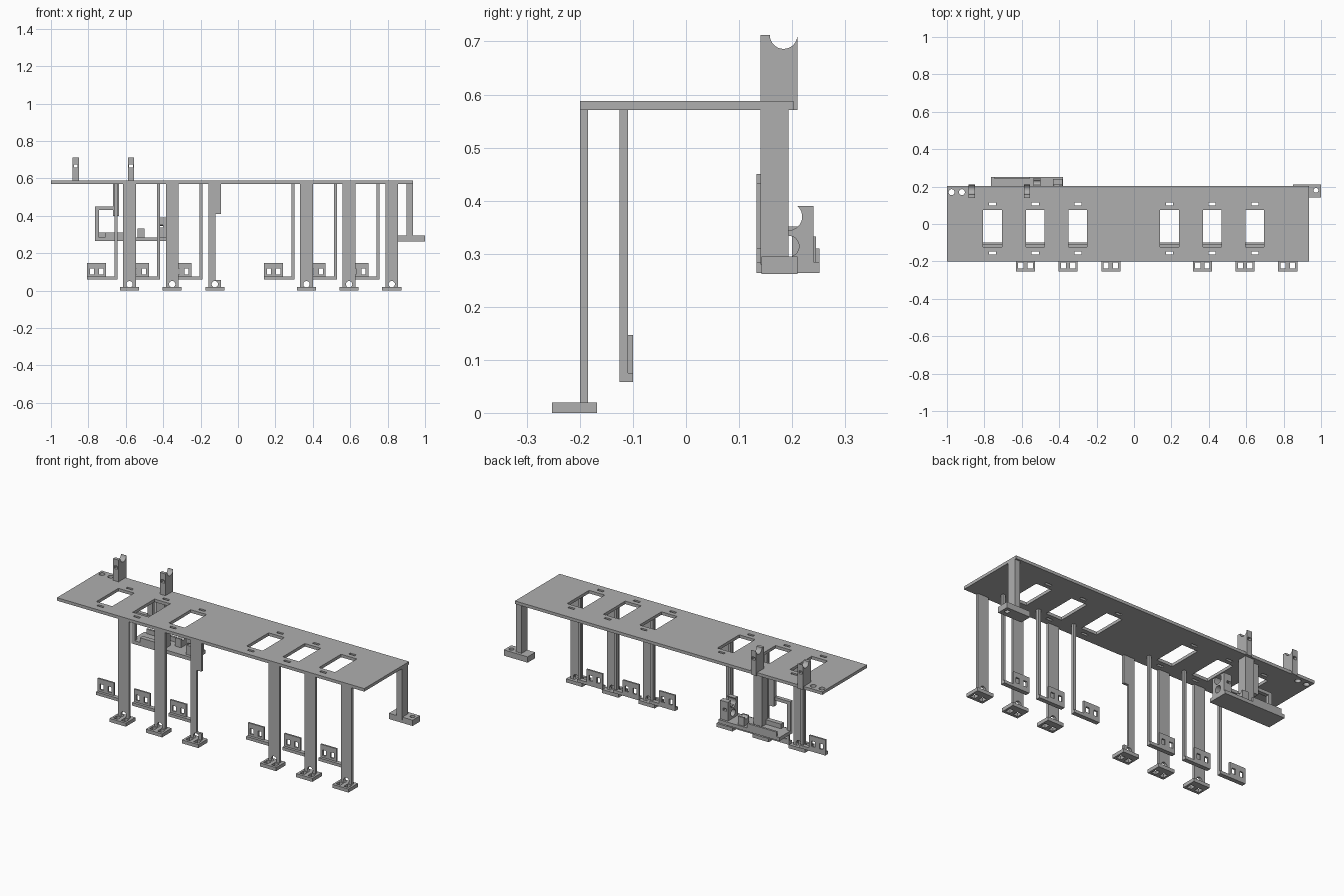
import bpy
import bmesh
from math import pi
from mathutils import Matrix, Vector

default = bpy.data.objects.get("Cube")
if default:
    bpy.data.objects.remove(default, do_unlink=True)

grey = bpy.data.materials.new("plain grey")
grey.use_nodes = True
colour = (0.43, 0.43, 0.43, 1)
grey.diffuse_color = colour
grey.node_tree.nodes["Principled BSDF"].inputs["Base Color"].default_value = colour


def box(x, y, z):
    """Box given by its (low, high) range on each axis."""
    def add(bm):
        spans = (x, y, z)
        middle = Vector([(low + high) / 2 for low, high in spans])
        size = [high - low for low, high in spans]
        bmesh.ops.create_cube(bm, size=1, matrix=Matrix.Translation(middle) @ Matrix.Diagonal((*size, 1)))
    return add


def drill(axis, centre, radius, depth=0.2):
    """Round cutter along one axis."""
    turn = {"X": Matrix.Rotation(pi / 2, 4, "Y"), "Y": Matrix.Rotation(pi / 2, 4, "X"), "Z": Matrix()}[axis]

    def add(bm):
        bmesh.ops.create_cone(bm, cap_ends=True, segments=32, radius1=radius, radius2=radius,
                              depth=depth, matrix=Matrix.Translation(centre) @ turn)
    return add


def make_object(name, shapes):
    bm = bmesh.new()
    for add in shapes:
        add(bm)
    mesh = bpy.data.meshes.new(name)
    bm.to_mesh(mesh)
    bm.free()
    mesh.materials.append(grey)
    obj = bpy.data.objects.new(name, mesh)
    bpy.context.scene.collection.objects.link(obj)
    return obj


def part(name, solids, cuts=()):
    """Solid shapes with the cutters subtracted."""
    obj = make_object(name, solids)
    if cuts:
        cutter = make_object(name + "_cutter", cuts)
        cutter.hide_render = True
        mod = obj.modifiers.new("cut", "BOOLEAN")
        mod.operation = "DIFFERENCE"
        mod.solver = "EXACT"
        mod.object = cutter
        bpy.context.view_layer.update()
        graph = bpy.context.evaluated_depsgraph_get()
        mesh = bpy.data.meshes.new_from_object(obj.evaluated_get(graph))
        obj.modifiers.clear()
        obj.data = mesh
        bpy.data.objects.remove(cutter, do_unlink=True)
    return obj


def around(centre, half):
    return (centre - half, centre + half)


# Six identical stations in two groups of three
pitch = 0.228
stations = [start + pitch * i for start in (-0.756, 0.19) for i in range(3)]
deck_low, deck_high = 0.571, 0.588
through = (0.5, 0.65)

# Deck with windows, fixing slots and two corner holes
deck_cuts = [drill("Z", (x, 0.17, deck_low), 0.016) for x in (-0.975, -0.92)]
for x in stations:
    deck_cuts.append(box(around(x, 0.05), (-0.122, 0.075), through))
    for y in (0.107, -0.155):
        deck_cuts.append(box(around(x, 0.019), around(y, 0.007), through))
part("deck", [box((-1, 0.935), (-0.2, 0.203), (deck_low, deck_high))], deck_cuts)

for i, x in enumerate(stations):
    # Hanging rod, shelf and slotted tab under each window
    rod = x + 0.103
    part("hanger_rod", [box(around(rod, 0.008), (-0.125, -0.109), (0.058, deck_low))])
    part("hanger_shelf", [box((x - 0.051, rod + 0.008), (-0.125, -0.1), (0.058, 0.075))])
    part("hanger_tab", [box(around(x, 0.051), (-0.11, -0.1), (0.075, 0.147))],
         [box(around(x + side * 0.025, 0.011), (-0.2, 0), (0.087, 0.118)) for side in (-1, 1)])

    # Front leg with arched hole, on a slotted foot
    leg = x + 0.176
    cuts = [drill("Y", (leg, -0.19, 0.034), 0.017)]
    if i == 2:
        cuts.append(box((leg + 0.003, leg + 0.1), (-0.3, -0.1), (0.056, 0.41)))
    part("front_leg", [box(around(leg, 0.034), (-0.2, -0.185), (0.015, deck_low))], cuts)
    part("front_foot", [box(around(leg, 0.051), (-0.253, -0.168), (0, 0.02))],
         [box(around(leg + side * 0.025, 0.014), (-0.238, -0.205), (-0.1, 0.1)) for side in (-1, 1)])

# Rear end leg and its drilled foot
part("rear_leg", [box((0.9, 0.935), (0.14, 0.193), (0.28, deck_low))])
part("rear_foot", [box((0.85, 1), (0.142, 0.21), (0.262, 0.295))],
     [drill("Z", (0.973, 0.18, 0.28), 0.013)])

# Two cradle posts standing on the deck
for x in (-0.867, -0.572):
    part("cradle_post", [box(around(x, 0.017), (0.14, 0.21), (deck_low, 0.712))],
         [drill("X", (x, 0.184, 0.712), 0.026),
          box(around(x, 0.01), (0.1, 0.3), (0.657, 0.674))])

# Rear bracket hung from the deck: column, side fin and C-shaped frame
back = (0.14, 0.193)
part("bracket_column", [box((-0.615, -0.56), back, (0.27, deck_low))])
part("bracket_fin", [box((-0.668, -0.635), (0.14, 0.165), (0.4, deck_low))])
part("frame_top", [box((-0.765, -0.64), (0.133, 0.155), (0.432, 0.45))])
part("frame_side", [box((-0.765, -0.743), (0.133, 0.155), (0.27, 0.44))])

# Bracket tray with raised lips
tray = (-0.765, -0.38)
part("tray_base", [box(tray, (0.133, 0.252), (0.264, 0.284))])
part("tray_back_lip", [box((-0.745, -0.56), (0.24, 0.252), (0.28, 0.31))])
part("tray_front_lip", [box((-0.71, -0.56), (0.133, 0.16), (0.28, 0.31))])

# Clamp blocks on the tray
part("tall_clamp", [box((-0.432, -0.382), (0.15, 0.24), (0.28, 0.39))],
     [drill("X", (-0.41, 0.193, 0.37), 0.026),
      drill("X", (-0.41, 0.193, 0.314), 0.02),
      box(around(-0.413, 0.011), (0.1, 0.3), (0.337, 0.351))])
part("small_clamp", [box(around(-0.518, 0.019), (0.2, 0.245), (0.28, 0.332))],
     [drill("X", (-0.518, 0.222, 0.332), 0.014)])
